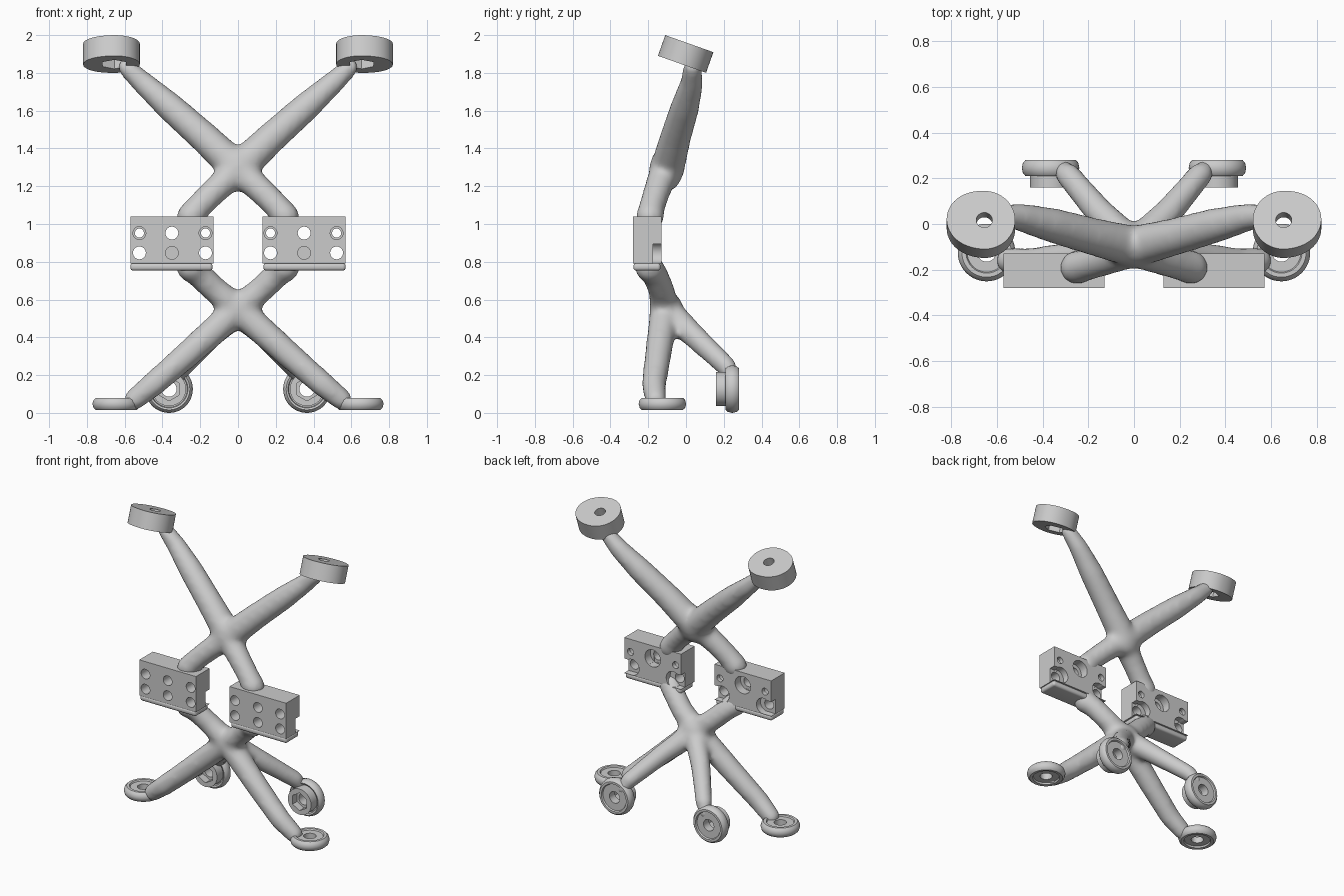
import bpy, bmesh
from math import radians, cos, sin, pi
from mathutils import Matrix, Vector

if "Cube" in bpy.data.objects:
    bpy.data.objects.remove(bpy.data.objects["Cube"])


def make(name, bm):
    bmesh.ops.recalc_face_normals(bm, faces=bm.faces)
    me = bpy.data.meshes.new(name)
    bm.to_mesh(me)
    bm.free()
    ob = bpy.data.objects.new(name, me)
    bpy.context.collection.objects.link(ob)
    return ob


def apply(ob, kind, **props):
    m = ob.modifiers.new(kind.title(), kind)
    for k, v in props.items():
        setattr(m, k, v)
    bpy.context.view_layer.objects.active = ob
    bpy.ops.object.modifier_apply(modifier=m.name)


def smooth(ob, angle=35):
    bpy.ops.object.select_all(action='DESELECT')
    ob.select_set(True)
    bpy.context.view_layer.objects.active = ob
    bpy.ops.object.shade_smooth_by_angle(angle=radians(angle))


def box(name, lo, hi):
    bm = bmesh.new()
    lo, hi = Vector(lo), Vector(hi)
    mat = Matrix.Translation((lo + hi) / 2) @ Matrix.Diagonal((*(hi - lo), 1))
    bmesh.ops.create_cube(bm, size=1, matrix=mat)
    return make(name, bm)


def rod(mat, r, h0, h1, segs=32):
    """Cylinder along local z of mat, from h0 to h1."""
    bm = bmesh.new()
    bmesh.ops.create_cone(bm, cap_ends=True, segments=segs, radius1=r, radius2=r, depth=h1 - h0,
                          matrix=mat @ Matrix.Translation((0, 0, (h0 + h1) / 2)))
    return make("cutter", bm)


def cut(ob, cutter):
    cutter.hide_render = True
    apply(ob, 'BOOLEAN', operation='DIFFERENCE', solver='EXACT', object=cutter)
    bpy.data.objects.remove(cutter)


def lathe(name, mat, profile, segs=48):
    bm = bmesh.new()
    rings = [[bm.verts.new(mat @ Vector((r * cos(2*pi*i/segs), r * sin(2*pi*i/segs), h)))
              for i in range(segs)] for r, h in profile]
    for a, b in zip(rings, rings[1:] + rings[:1]):
        for i in range(segs):
            j = (i + 1) % segs
            bm.faces.new((a[i], a[j], b[j], b[i]))
    return make(name, bm)


def mirror(ob):
    apply(ob, 'MIRROR', use_mirror_merge=False)
    smooth(ob)


# limb paths for the right side: (x, y, z, radius)
upper_arm = [(0, -.10, 1.29, .092), (.18, -.055, 1.46, .083), (.36, -.005, 1.62, .077),
             (.50, .03, 1.745, .062), (.59, .035, 1.83, .05)]
upper_leg = [(0, -.11, 1.29, .08), (.13, -.155, 1.17, .072), (.21, -.18, 1.09, .07), (.25, -.19, 1.04, .076)]
lower_arm = [(0, -.11, .55, .078), (.12, -.13, .65, .07), (.21, -.165, .735, .07), (.25, -.195, .77, .078)]
front_leg = [(0, -.11, .55, .08), (.25, -.145, .325, .072), (.45, -.17, .15, .066), (.55, -.16, .07, .058)]
rear_leg = [(0, -.10, .54, .078), (.15, .05, .40, .064), (.29, .215, .245, .055), (.32, .245, .19, .04)]


def limb(bm, path):
    for x, y, z, r in path:
        bmesh.ops.create_uvsphere(bm, u_segments=24, v_segments=16, radius=r,
                                  matrix=Matrix.Translation((x, y, z)))
    for p, q in zip(path, path[1:]):
        a, b = Vector(p[:3]), Vector(q[:3])
        mat = Matrix.Translation((a + b) / 2) @ (b - a).to_track_quat('Z', 'Y').to_matrix().to_4x4()
        bmesh.ops.create_cone(bm, cap_ends=True, segments=24, radius1=p[3], radius2=q[3],
                              depth=(b - a).length, matrix=mat)


# blended organic frame
bm = bmesh.new()
for s in (1, -1):
    for path in (upper_arm, upper_leg, lower_arm, front_leg, rear_leg):
        limb(bm, [(s * x, y, z, r) for x, y, z, r in path])
for z, h in ((1.29, .12), (.55, .095)):
    bmesh.ops.create_uvsphere(bm, u_segments=24, v_segments=16, radius=1,
                              matrix=Matrix.Translation((0, -.105, z)) @ Matrix.Diagonal((.12, .09, h, 1)))
frame = make("frame", bm)
apply(frame, 'REMESH', mode='VOXEL', voxel_size=.016)
apply(frame, 'SMOOTH', factor=.5, iterations=16)

# front feet: rounded discs lying flat
foot_mat = Matrix.Translation((.645, -.125, 0))
front_foot = lathe("front_foot", foot_mat, [
    (.04, .028), (.083, .028), (.088, .017), (.108, .015), (.12, .026), (.126, .048), (.12, .068),
    (.108, .08), (.09, .08), (.085, .071), (.04, .071)])
mirror(front_foot)

# rear feet: upright discs with a hex socket boss facing forward
rear_mat = Matrix.Translation((.365, 0, .126)) @ Matrix.Rotation(radians(-90), 4, 'X')
rear_foot = lathe("rear_foot", rear_mat, [
    (.04, .16), (.09, .16), (.09, .228), (.096, .228), (.1, .214), (.11, .21), (.121, .222),
    (.126, .245), (.121, .268), (.11, .28), (.095, .28), (.09, .27), (.04, .27)])
cut(rear_foot, rod(rear_mat, .062, .1, .21, 6))
mirror(rear_foot)

# clear the foot holes through the frame
for s in (1, -1):
    flip = Matrix.Diagonal((s, 1, 1, 1))
    cut(frame, rod(Matrix.Translation((s * .645, -.125, 0)), .045, -.1, .2))
    cut(frame, rod(Matrix.Translation((s * .365, 0, .126)) @ Matrix.Rotation(radians(-90), 4, 'X'),
                   .06, .1, .4))
smooth(frame, 50)

# tilted top pads with a lobed outline, bolt hole and hex pocket below
pad_mat = Matrix.Translation((.655, -.002, 1.9)) @ Matrix.Rotation(radians(-19.5), 4, 'X')
bm = bmesh.new()
n, outline = 64, []
for i in range(n):
    a = 2 * pi * i / n
    r = .135 + .03 * max(0, cos(a - .08)) ** 2
    outline.append(bm.verts.new(pad_mat @ Vector((r * cos(a), r * sin(a), -.058))))
base = bm.faces.new(outline)
top = bmesh.ops.extrude_face_region(bm, geom=[base])['geom']
bmesh.ops.translate(bm, verts=[v for v in top if isinstance(v, bmesh.types.BMVert)],
                    vec=pad_mat.to_3x3() @ Vector((0, 0, .116)))
pad = make("top_pad", bm)
cut(pad, rod(pad_mat, .035, -.2, .2))
cut(pad, rod(pad_mat, .072, -.2, -.005, 6))
mirror(pad)

# drilled mounting blocks
block = box("mounting_block", (.13, -.28, .79), (.57, -.13, 1.04))


def along_y(x, z):
    return Matrix.Translation((x, 0, z)) @ Matrix.Rotation(radians(-90), 4, 'X')


for x in (.172, .35, .522):
    cut(block, rod(along_y(x, .952), .034, -.4, 0 if x == .35 else -.16))
    cut(block, rod(along_y(x, .847), .034, -.4, -.19 if x == .35 else 0))
# rear counterbores: lower corners open to the sides, upper middle slot
for x, edge in ((.19, .1), (.51, .6)):
    cut(block, rod(along_y(x, .847), .055, -.175, -.1))
    cut(block, box("cutter", (min(x, edge), -.176, .792), (max(x, edge), -.1, .893)))
    cut(block, rod(along_y(.172 if x < .3 else .522, .952), .024, -.17, -.1))
cut(block, rod(along_y(.35, .952), .06, -.19, -.1))
cut(block, box("cutter", (.32, -.191, .9), (.38, -.1, .945)))
mirror(block)

# rounded ledge under each block
ledge = box("block_ledge", (.135, -.278, .753), (.57, -.135, .793))
apply(ledge, 'BEVEL', width=.016, segments=4)
mirror(ledge)
